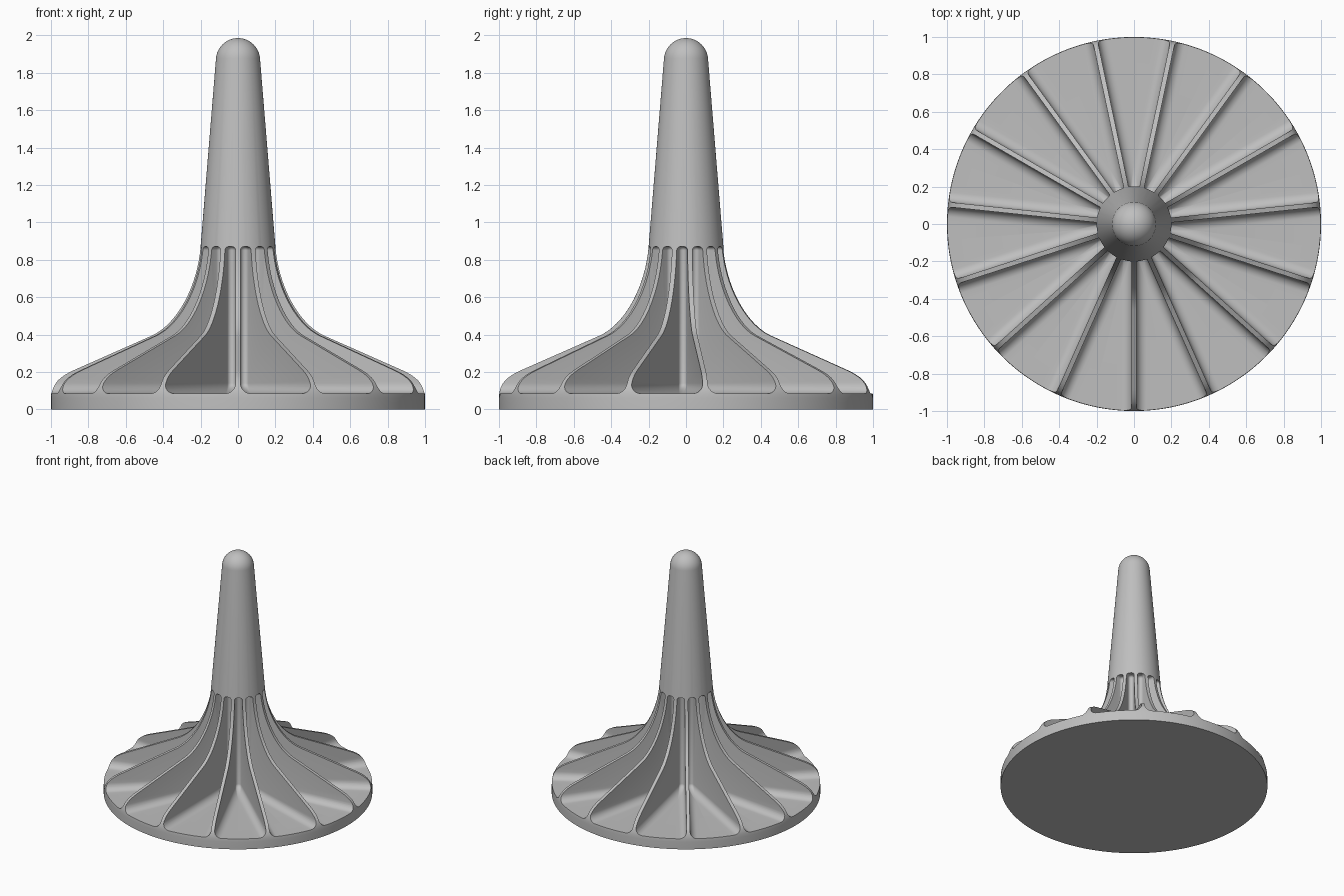
import bpy, bmesh, math
from mathutils import Vector, Matrix
from mathutils.geometry import interpolate_bezier

cube = bpy.data.objects.get("Cube")
if cube:
    bpy.data.objects.remove(cube, do_unlink=True)

RIBS = 15
HALF = math.pi / RIBS          # half the angle between ribs
RIB_T = 0.013                  # half thickness of a rib
FLOOR, TOP = 0.085, 0.87       # pocket height range
FILLET, APEX, CORNER = 0.055, 0.022, 0.02

grey = bpy.data.materials.new("plain_grey")
grey.use_nodes = True
color = (0.52, 0.52, 0.52, 1)
grey.diffuse_color = color
grey.node_tree.nodes["Principled BSDF"].inputs["Base Color"].default_value = color


def make_object(name, bm):
    bmesh.ops.recalc_face_normals(bm, faces=bm.faces)
    mesh = bpy.data.meshes.new(name)
    bm.to_mesh(mesh)
    bm.free()
    mesh.materials.append(grey)
    obj = bpy.data.objects.new(name, mesh)
    bpy.context.collection.objects.link(obj)
    return obj


def bezier(points, count):
    a, b, c, d = [Vector((r, 0, z)) for r, z in points]
    return interpolate_bezier(a, b, c, d, count)


# Turned body: base rim, flared skirt, tapered stem and round tip
profile = [Vector((0, 0, 0)), Vector((1, 0, 0))]
profile += bezier([(1, 0.06), (1, 0.13), (0.97, 0.17), (0.88, 0.21)], 10)
profile += bezier([(0.46, 0.395), (0.33, 0.455), (0.218, 0.65), (0.2, 0.87)], 18)
for i in range(13):
    a = math.radians(4.7) + i / 12 * (math.pi / 2 - math.radians(4.7))
    profile.append(Vector((0.118 * math.cos(a) if i < 12 else 0, 0,
                           1.867 + 0.118 * math.sin(a))))
bm = bmesh.new()
verts = [bm.verts.new(p) for p in profile]
edges = [bm.edges.new(pair) for pair in zip(verts, verts[1:])]
bmesh.ops.spin(bm, geom=verts + edges, cent=(0, 0, 0), axis=(0, 0, 1),
               angle=2 * math.pi, steps=RIBS * 10, use_duplicate=False)
bmesh.ops.remove_doubles(bm, verts=bm.verts, dist=1e-5)
body = make_object("ribbed_base_and_stem", bm)


def wedge_loop(inset, round_r, z):
    """Plan outline of a pocket, shrunk by inset, with a rounded inner end."""
    centre = (RIB_T + inset + round_r) / math.sin(HALF)
    outer = 1.1
    y = outer * math.tan(HALF) - (RIB_T + inset) / math.cos(HALF)
    points = [Vector((outer, y, z))]
    for i in range(9):
        a = math.pi / 2 + HALF + i / 8 * (math.pi - 2 * HALF)
        points.append(Vector((centre + round_r * math.cos(a), round_r * math.sin(a), z)))
    points.append(Vector((outer, -y, z)))
    return points


# Pocket layers: filleted floor, straight walls, rounded top corners
layers = []
for i in range(9):
    a = i / 8 * math.pi / 2
    d = FILLET * (1 - math.sin(a))
    layers.append(wedge_loop(d, APEX * (1 - d / FILLET) + 0.0005,
                             FLOOR + FILLET * (1 - math.cos(a))))
for i in range(6):
    a = i / 5 * math.pi / 2
    d = CORNER * (1 - math.cos(a))
    layers.append(wedge_loop(d, APEX + 0.0005 - d, TOP - CORNER * (1 - math.sin(a))))

bm = bmesh.new()
for k in range(RIBS):
    turn = Matrix.Rotation(-math.pi / 2 + (2 * k + 1) * HALF, 4, 'Z')
    rings = [[bm.verts.new(turn @ p) for p in layer] for layer in layers]
    bm.faces.new(rings[0])
    bm.faces.new(rings[-1])
    for low, high in zip(rings, rings[1:]):
        for j in range(len(low)):
            n = (j + 1) % len(low)
            bm.faces.new((low[j], low[n], high[n], high[j]))
cutter = make_object("pocket_cutter", bm)
cutter.hide_render = True

# Carve the pockets so the ribs remain
mod = body.modifiers.new("pockets", 'BOOLEAN')
mod.operation = 'DIFFERENCE'
mod.solver = 'EXACT'
mod.object = cutter
bpy.ops.object.select_all(action='DESELECT')
body.select_set(True)
bpy.context.view_layer.objects.active = body
bpy.ops.object.modifier_apply(modifier=mod.name)
bpy.data.objects.remove(cutter, do_unlink=True)
bpy.ops.object.shade_smooth_by_angle(angle=math.radians(30))
